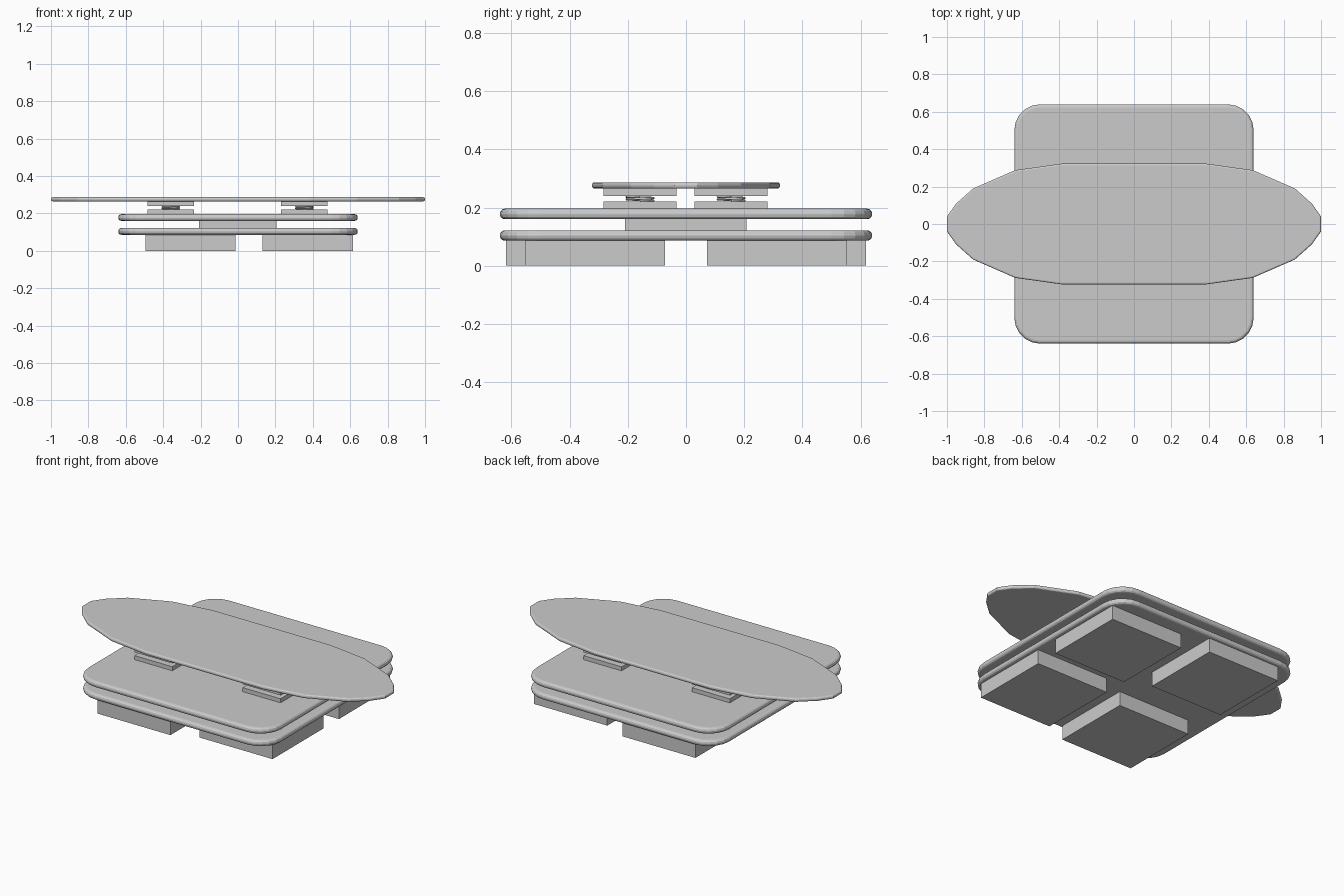
import bpy, bmesh
from math import sin, cos, pi

if "Cube" in bpy.data.objects:
    bpy.data.objects.remove(bpy.data.objects["Cube"])


def slab(name, outline, z0, z1, bevel=0.0, segments=3):
    """Extrude a flat outline from z0 to z1, with rounded rims."""
    bm = bmesh.new()
    face = bm.faces.new([bm.verts.new((x, y, z0)) for x, y in outline])
    top = bmesh.ops.extrude_face_region(bm, geom=[face])["geom"]
    for v in top:
        if isinstance(v, bmesh.types.BMVert):
            v.co.z = z1
    bmesh.ops.recalc_face_normals(bm, faces=bm.faces[:])
    if bevel:
        rims = [e for e in bm.edges if abs(e.verts[0].co.z - e.verts[1].co.z) < 1e-6]
        bmesh.ops.bevel(bm, geom=rims, offset=bevel, segments=segments,
                        profile=0.5, affect='EDGES')
    me = bpy.data.meshes.new(name)
    bm.to_mesh(me)
    bm.free()
    ob = bpy.data.objects.new(name, me)
    bpy.context.collection.objects.link(ob)
    return ob


def rect(x0, x1, y0, y1):
    return [(x0, y0), (x1, y0), (x1, y1), (x0, y1)]


def rounded_square(half, r, n=5):
    c = half - r
    pts = []
    for q, (sx, sy) in enumerate([(1, 1), (-1, 1), (-1, -1), (1, -1)]):
        for i in range(n + 1):
            a = (q + i / n) * pi / 2
            pts.append((sx * c + r * cos(a), sy * c + r * sin(a)))
    return pts


def spring(name, cx, cy, z0, z1, r, wire, turns=2, steps=16):
    cu = bpy.data.curves.new(name, 'CURVE')
    cu.dimensions = '3D'
    cu.bevel_depth = wire
    cu.bevel_resolution = 1
    cu.use_fill_caps = True
    sp = cu.splines.new('POLY')
    n = turns * steps
    sp.points.add(n)
    for i, p in enumerate(sp.points):
        a = 2 * pi * i / steps
        p.co = (cx + r * cos(a), cy + r * sin(a), z0 + (z1 - z0) * i / n, 1)
    bpy.context.collection.objects.link(bpy.data.objects.new(name, cu))


# Four square feet, the left pair set further outwards in y
for side, x0, x1, ya, yb in [("left", -0.495, -0.013, 0.135, 0.618),
                             ("right", 0.132, 0.615, 0.072, 0.553)]:
    slab("foot_front_" + side, rect(x0, x1, -yb, -ya), 0, 0.09)
    slab("foot_back_" + side, rect(x0, x1, ya, yb), 0, 0.09)

# Two rounded platforms with a block between
slab("lower_platform", rounded_square(0.64, 0.14), 0.086, 0.122, 0.0165)
slab("middle_block", rect(-0.208, 0.206, -0.21, 0.208), 0.118, 0.165)
slab("upper_platform", rounded_square(0.64, 0.14), 0.16, 0.196, 0.0165)

# Four spring mounts under the board
for cx, side in [(-0.36, "left"), (0.354, "right")]:
    for cy, end in [(-0.158, "front"), (0.155, "back")]:
        tag = end + "_" + side
        sq = rect(cx - 0.125, cx + 0.125, cy - 0.125, cy + 0.125)
        slab("mount_base_" + tag, sq, 0.192, 0.22)
        slab("mount_top_" + tag, sq, 0.24, 0.268)
        spring("spring_" + tag, cx, cy, 0.222, 0.239, 0.046, 0.004)

# Long pointed board
quarter = [(1.0, 0.04), (0.95, 0.11), (0.86, 0.19), (0.635, 0.288), (0.385, 0.323)]
half = quarter + [(-x, y) for x, y in reversed(quarter)]
outline = half + [(x, -y) for x, y in reversed(half)]
slab("board", outline, 0.265, 0.287, 0.009)
